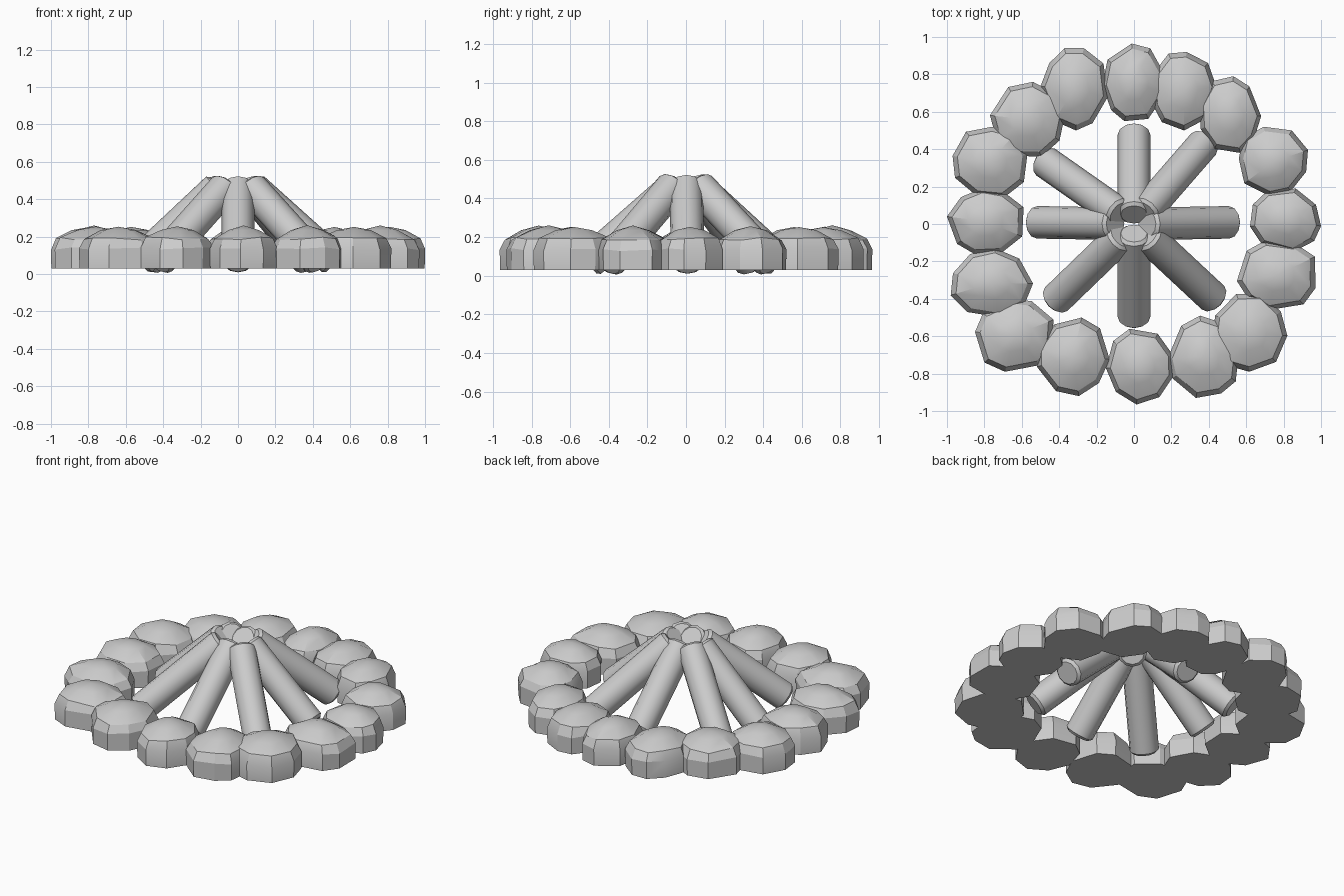
import bpy, bmesh, math, random
from mathutils import Vector

if "Cube" in bpy.data.objects:
    bpy.data.objects.remove(bpy.data.objects["Cube"])

random.seed(4)


def finish(name, bm, angle):
    bmesh.ops.recalc_face_normals(bm, faces=bm.faces)
    mesh = bpy.data.meshes.new(name)
    bm.to_mesh(mesh)
    bm.free()
    ob = bpy.data.objects.new(name, mesh)
    bpy.context.collection.objects.link(ob)
    bpy.ops.object.select_all(action='DESELECT')
    ob.select_set(True)
    bpy.context.view_layer.objects.active = ob
    bpy.ops.object.shade_smooth_by_angle(angle=math.radians(angle))
    return ob


def stone(name, x0, x1, y0, y1, sides=9):
    """Flat-bottomed rock with straight walls, a chamfer and a low domed top."""
    cx, cy = (x0 + x1) / 2, (y0 + y1) / 2
    start = math.atan2(cy, cx) + random.uniform(-0.2, 0.2)
    outline = []
    for i in range(sides):
        a = start + 2 * math.pi * (i + random.uniform(-0.2, 0.2)) / sides
        r = random.uniform(0.96, 1.04)
        outline.append((r * math.cos(a), r * math.sin(a)))
    # fit the outline exactly to the footprint
    xs, ys = zip(*outline)
    fit = lambda v, vs, lo, hi: lo + (v - min(vs)) / (max(vs) - min(vs)) * (hi - lo)
    outline = [(fit(x, xs, x0, x1), fit(y, ys, y0, y1)) for x, y in outline]

    bm = bmesh.new()
    rings = []
    for z, s in ((0.03, 0.99), (0.135, 1.0), (0.19, 0.87), (0.235, 0.45)):
        wobble = 0.008 if 0.1 < z < 0.2 else 0
        rings.append([bm.verts.new((cx + (x - cx) * s, cy + (y - cy) * s,
                                    z + random.uniform(-wobble, wobble)))
                      for x, y in outline])
    for low, high in zip(rings, rings[1:]):
        for i in range(sides):
            j = (i + 1) % sides
            bm.faces.new((low[i], low[j], high[j], high[i]))
    apex = bm.verts.new((cx, cy, random.uniform(0.25, 0.262)))
    for i in range(sides):
        bm.faces.new((rings[-1][i], rings[-1][(i + 1) % sides], apex))
    bm.faces.new(rings[0][::-1])
    finish(name, bm, 25)


def log(name, degrees, r_low, r_top, z_top=0.468, radius=0.087):
    """Leaning log with chamfered ends; its lower rim touches the ground."""
    a = math.radians(degrees)
    out = Vector((math.cos(a), math.sin(a), 0))
    low = out * r_low + Vector((0, 0, 0.064))
    top = out * r_top + Vector((0, 0, z_top))
    axis = top - low
    bm = bmesh.new()
    bmesh.ops.create_cone(bm, cap_ends=True, segments=12, radius1=radius,
                          radius2=radius, depth=axis.length)
    rims = [e for e in bm.edges if abs(e.verts[0].co.z - e.verts[1].co.z) < 1e-4]
    bmesh.ops.bevel(bm, geom=rims, offset=0.016, segments=1, affect='EDGES')
    ob = finish(name, bm, 35)
    ob.rotation_euler = axis.to_track_quat('Z', 'Y').to_euler()
    ob.location = (low + top) / 2


# Ring of stones: x and y extents of each footprint
stones = [
    (0.62, 1.00, -0.15, 0.19), (0.56, 0.93, 0.15, 0.52), (0.35, 0.68, 0.38, 0.79),
    (0.09, 0.44, 0.50, 0.92), (-0.17, 0.17, 0.55, 0.965), (-0.50, -0.14, 0.50, 0.94),
    (-0.77, -0.37, 0.36, 0.76), (-0.97, -0.57, 0.14, 0.52), (-1.00, -0.59, -0.16, 0.19),
    (-0.98, -0.54, -0.50, -0.13), (-0.85, -0.43, -0.79, -0.40), (-0.52, -0.13, -0.92, -0.50),
    (-0.15, 0.21, -0.965, -0.56), (0.18, 0.56, -0.93, -0.49), (0.42, 0.82, -0.79, -0.37),
    (0.55, 0.97, -0.46, -0.09)]
for n, box in enumerate(stones, 1):
    stone(f"stone_{n:02d}", *box)

# Logs leaning together: direction, foot radius, head radius
logs = [(1, 0.52, 0.07), (49, 0.58, 0.08), (90, 0.49, 0.05), (145, 0.59, 0.09),
        (179, 0.53, 0.10), (224, 0.59, 0.09), (270, 0.51, 0.05), (-43, 0.59, 0.09)]
for n, spec in enumerate(logs, 1):
    log(f"log_{n}", *spec)
